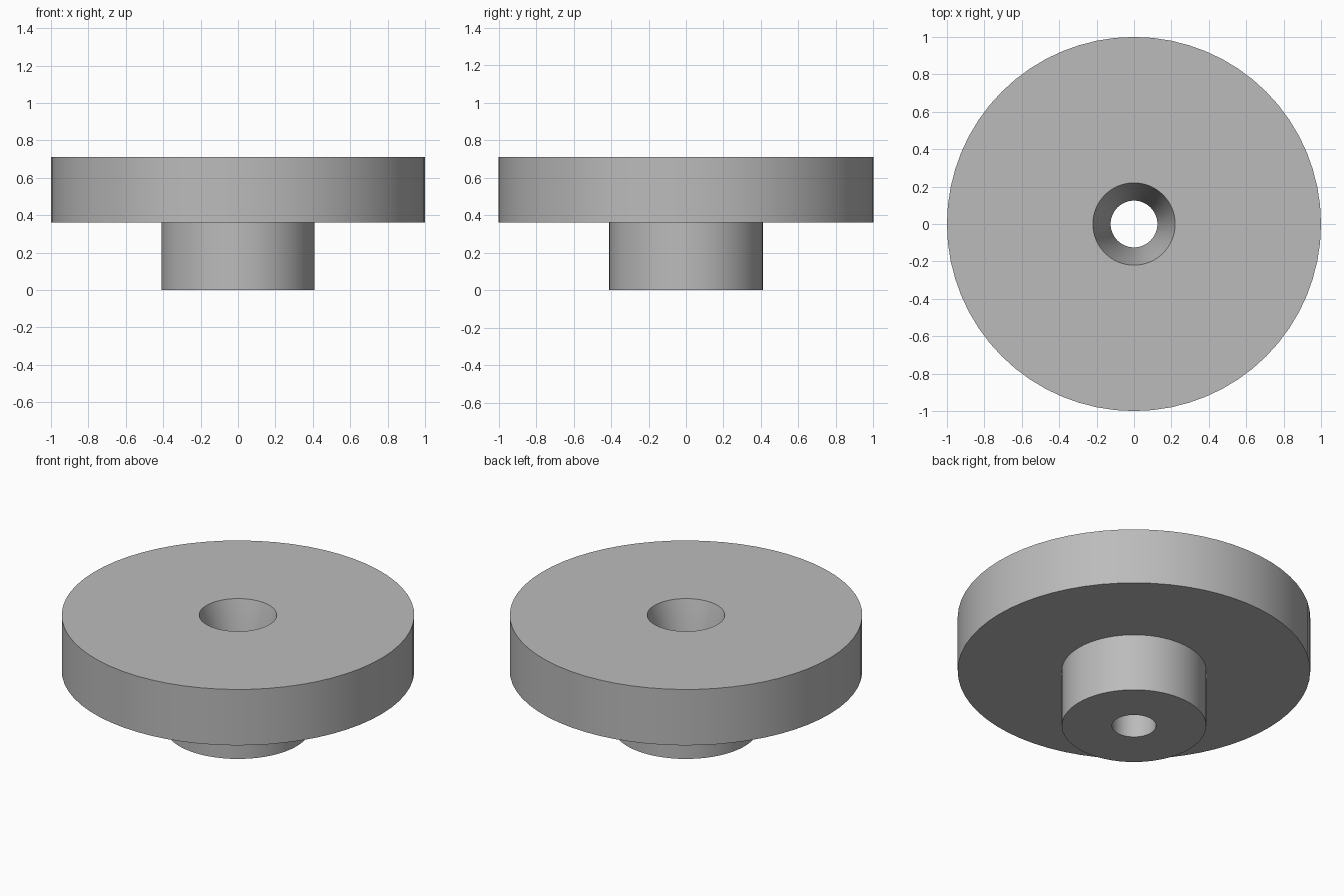
import bpy, bmesh, math

cube = bpy.data.objects.get("Cube")
if cube:
    bpy.data.objects.remove(cube, do_unlink=True)

SEGMENTS = 64

grey = bpy.data.materials.new("grey")
grey.use_nodes = True
colour = (0.50, 0.50, 0.50, 1)
grey.diffuse_color = colour
grey.node_tree.nodes["Principled BSDF"].inputs["Base Color"].default_value = colour

# Closed radius/height profile: disc, hub and tapered bore
profile = [(0.125, 0), (0.41, 0), (0.41, 0.36), (1, 0.36),
           (1, 0.71), (0.22, 0.71), (0.125, 0.36)]

# Revolve the profile around the z axis
bm = bmesh.new()
rings = []
for i in range(SEGMENTS):
    a = 2 * math.pi * i / SEGMENTS
    rings.append([bm.verts.new((r * math.cos(a), r * math.sin(a), z)) for r, z in profile])
for i, ring in enumerate(rings):
    following = rings[(i + 1) % SEGMENTS]
    for j in range(len(profile)):
        k = (j + 1) % len(profile)
        bm.faces.new((ring[j], following[j], following[k], ring[k]))
bmesh.ops.recalc_face_normals(bm, faces=bm.faces)

mesh = bpy.data.meshes.new("hubbed_disc")
bm.to_mesh(mesh)
bm.free()
mesh.materials.append(grey)
disc = bpy.data.objects.new("hubbed_disc", mesh)
bpy.context.collection.objects.link(disc)

# Smooth round walls, crisp rims
bpy.context.view_layer.objects.active = disc
disc.select_set(True)
bpy.ops.object.shade_smooth_by_angle(angle=math.radians(30))
